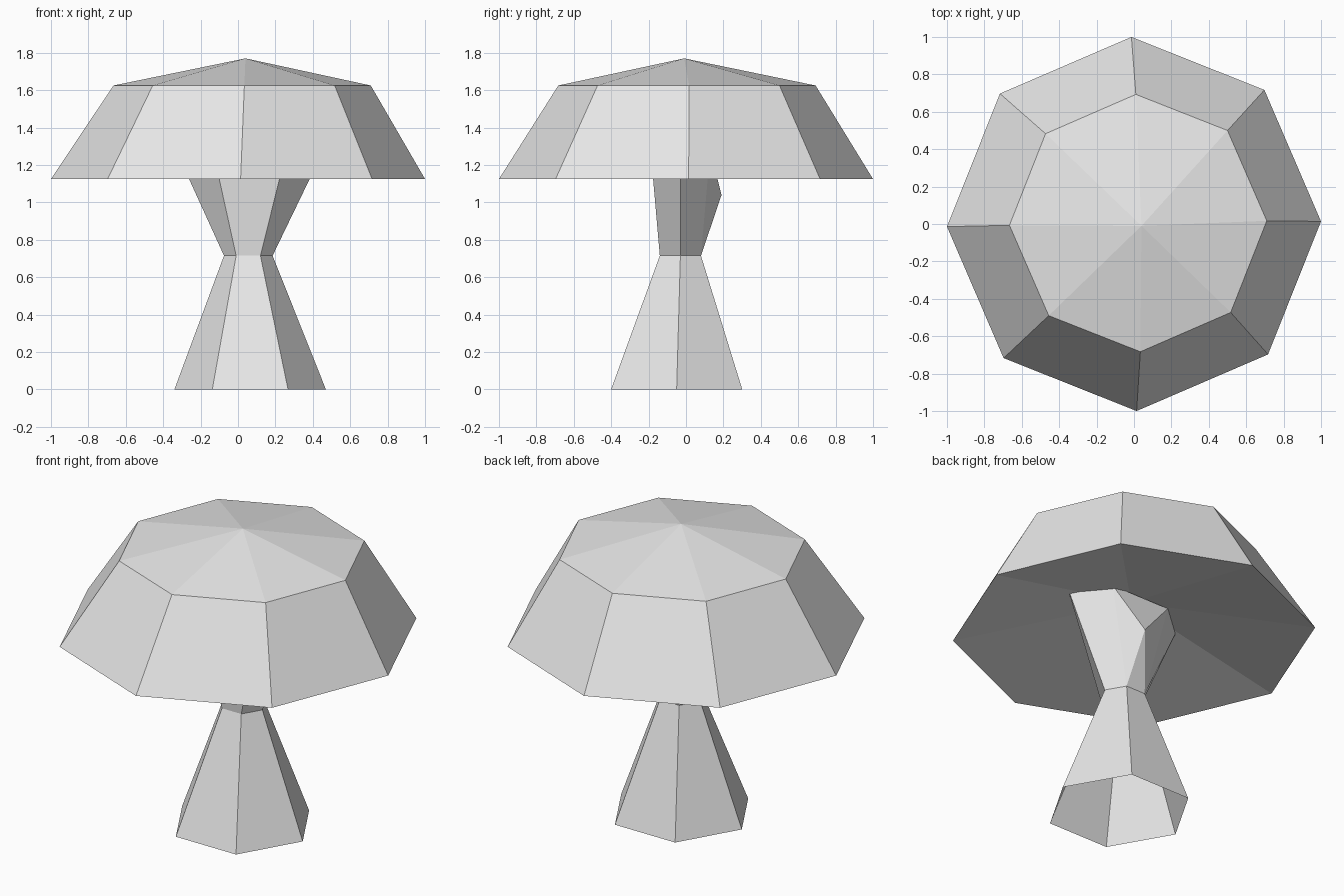
import bpy
import bmesh
from math import cos, sin, radians, tau

cube = bpy.data.objects.get("Cube")
if cube:
    bpy.data.objects.remove(cube, do_unlink=True)

grey = bpy.data.materials.new("light_grey")
grey.use_nodes = True
grey.diffuse_color = (0.8, 0.8, 0.8, 1)
grey.node_tree.nodes["Principled BSDF"].inputs["Base Color"].default_value = (0.8, 0.8, 0.8, 1)


def ring(bm, sides, centre, rx, ry, turn=0.0):
    """Add a horizontal loop of vertices."""
    cx, cy, z = centre
    return [bm.verts.new((cx + rx * cos(turn + tau * i / sides),
                          cy + ry * sin(turn + tau * i / sides), z))
            for i in range(sides)]


def bridge(bm, low, high):
    """Join two loops with a band of quads."""
    n = len(low)
    return [bm.faces.new((low[i], low[(i + 1) % n], high[(i + 1) % n], high[i]))
            for i in range(n)]


def fan(bm, loop, tip):
    """Close a loop with triangles to one point."""
    point = bm.verts.new(tip)
    for a, b in zip(loop, loop[1:] + loop[:1]):
        bm.faces.new((a, b, point))


def finish(bm, name):
    mesh = bpy.data.meshes.new(name)
    bm.to_mesh(mesh)
    bm.free()
    mesh.materials.append(grey)
    obj = bpy.data.objects.new(name, mesh)
    bpy.context.collection.objects.link(obj)
    return obj


# Cap: eight-sided dome with a shallow hollow underneath
bm = bmesh.new()
rim = ring(bm, 8, (0, 0, 1.125), 1, 1, radians(0.8))
shoulder = ring(bm, 8, (0.022, 0.005, 1.625), 0.688, 0.688, radians(1))
bridge(bm, rim, shoulder)
fan(bm, shoulder, (0.04, -0.01, 1.77))
fan(bm, rim[::-1], (0.02, 0, 1.32))
finish(bm, "cap")

# Stem: six-sided, open at the foot, narrow at the waist, flattened at the top
bm = bmesh.new()
foot = ring(bm, 6, (0.065, -0.05, 0), 0.405, 0.405)
waist = ring(bm, 6, (0.055, -0.03, 0.715), 0.13, 0.127)
top = ring(bm, 6, (0.063, -0.03, 1.28), 0.395, 0.184)
bridge(bm, foot, waist)
neck = bridge(bm, waist, top)
bm.faces.new(top)

# Bulge on the back of the neck
back = neck[1]
bulge = bmesh.ops.poke(bm, faces=[back])["verts"][0]
bulge.co = (0.08, 0.19, 1.04)
finish(bm, "stem")
